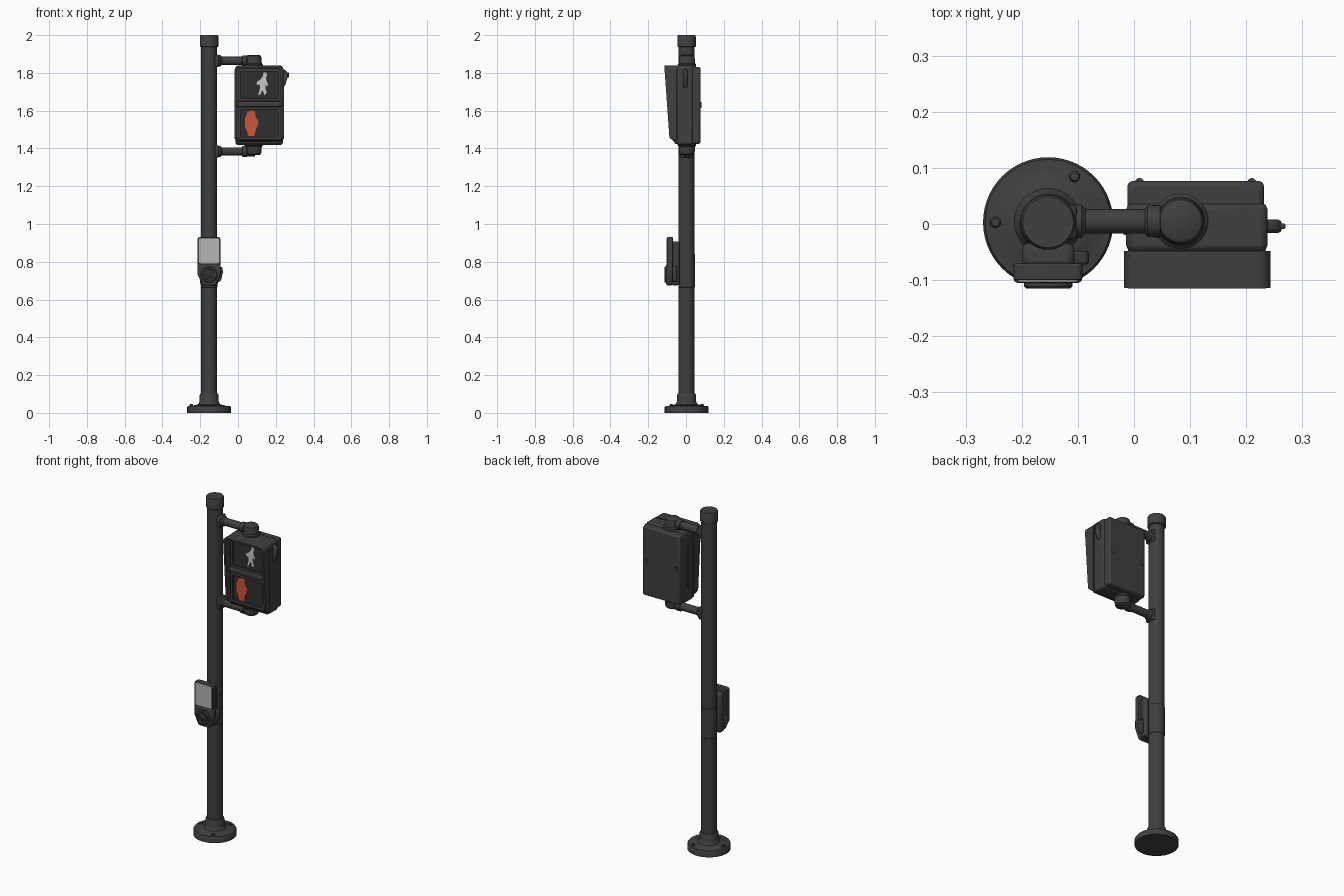
import bpy, bmesh, math
from mathutils import Vector, Matrix

if "Cube" in bpy.data.objects:
    bpy.data.objects.remove(bpy.data.objects["Cube"])


def mat(name, r, g, b):
    m = bpy.data.materials.new(name)
    m.diffuse_color = (r, g, b, 1)
    m.use_nodes = True
    m.node_tree.nodes["Principled BSDF"].inputs["Base Color"].default_value = m.diffuse_color
    return m


DARK = mat("dark_grey_metal", 0.05, 0.05, 0.05)
BLACK = mat("black_panel", 0.028, 0.028, 0.028)
SIGN = mat("pale_grey_sign", 0.46, 0.46, 0.46)
WHITE = mat("white_light", 0.58, 0.58, 0.58)
RED = mat("orange_red_light", 0.62, 0.09, 0.04)
PX, PY = -0.153, 0.003  # pole axis


def finish(name, bm, m, bevel=0, seg=2):
    bmesh.ops.recalc_face_normals(bm, faces=bm.faces[:])
    me = bpy.data.meshes.new(name)
    bm.to_mesh(me)
    bm.free()
    o = bpy.data.objects.new(name, me)
    bpy.context.collection.objects.link(o)
    me.materials.append(m)
    if bevel:
        b = o.modifiers.new("bevel", "BEVEL")
        b.width, b.segments, b.limit_method = bevel, seg, "ANGLE"
    bpy.ops.object.select_all(action="DESELECT")
    bpy.context.view_layer.objects.active = o
    o.select_set(True)
    bpy.ops.object.shade_smooth_by_angle(angle=math.radians(35))
    return o


def box(name, x0, x1, y0, y1, z0, z1, m=DARK, bevel=0.006):
    bm = bmesh.new()
    bmesh.ops.create_cube(bm, size=1)
    for v in bm.verts:
        v.co = Vector(((x0 + x1) / 2 + v.co.x * (x1 - x0), (y0 + y1) / 2 + v.co.y * (y1 - y0),
                       (z0 + z1) / 2 + v.co.z * (z1 - z0)))
    return finish(name, bm, m, bevel)


def lathe(name, profile, origin, axis="Z", m=DARK, n=40):
    """Closed turned shape: profile of (radius, distance along axis)."""
    bm = bmesh.new()
    rings = []
    for r, h in profile:
        rings.append([bm.verts.new((r * math.cos(i * math.tau / n), r * math.sin(i * math.tau / n), h))
                      for i in range(n)])
    for a, b in zip(rings, rings[1:]):
        for i in range(n):
            bm.faces.new((a[i], a[(i + 1) % n], b[(i + 1) % n], b[i]))
    bm.faces.new(rings[0])
    bm.faces.new(rings[-1])
    rot = {"Z": Matrix(), "X": Matrix.Rotation(math.pi / 2, 4, "Y"),
           "-Z": Matrix.Rotation(math.pi, 4, "X"), "-Y": Matrix.Rotation(math.pi / 2, 4, "X")}[axis]
    bm.transform(Matrix.Translation(origin) @ rot)
    return finish(name, bm, m)


def round_rect(x0, x1, z0, z1, r, k=5):
    pts = []
    for cx, cz, a0 in ((x1 - r, z1 - r, 0), (x0 + r, z1 - r, 90), (x0 + r, z0 + r, 180), (x1 - r, z0 + r, 270)):
        for i in range(k + 1):
            a = math.radians(a0 + 90 * i / k)
            pts.append((cx + r * math.cos(a), cz + r * math.sin(a)))
    return pts


def ring(name, x0, x1, z0, z1, r, t, back, front, m=DARK):
    """Hollow rounded frame, front depth given by a function of height."""
    outer = round_rect(x0, x1, z0, z1, r)
    inner = round_rect(x0 + t, x1 - t, z0 + t, z1 - t, max(r - t, 0.003))
    bm = bmesh.new()
    loops = [[bm.verts.new((x, f(z), z)) for x, z in pts] for pts, f in
             ((outer, lambda z: back), (outer, front), (inner, front), (inner, lambda z: back))]
    n = len(outer)
    for j in range(4):
        a, b = loops[j], loops[(j + 1) % 4]
        for i in range(n):
            bm.faces.new((a[i], a[(i + 1) % n], b[(i + 1) % n], b[i]))
    return finish(name, bm, m)


def plate(name, pts, y0, y1, m=DARK, bevel=0):
    """Flat outline in x, z pushed out between two depths."""
    bm = bmesh.new()
    f = bm.faces.new([bm.verts.new((x, y0, z)) for x, z in pts])
    g = bmesh.ops.extrude_face_region(bm, geom=[f])
    for v in g["geom"]:
        if isinstance(v, bmesh.types.BMVert):
            v.co.y = y1
    return finish(name, bm, m, bevel)


# Base flange, collar, pole and cap
lathe("base_flange", [(0.116, 0), (0.116, 0.03), (0.112, 0.036), (0.084, 0.038), (0.078, 0.042), (0.06, 0.044),
                      (0.053, 0.055), (0.05, 0.065), (0.05, 0.095), (0.046, 0.102), (0.042, 0.102)],
      (PX, PY, 0), n=56)
for i in range(3):
    a = math.radians(60 + 120 * i)
    lathe(f"base_bolt_{i}", [(0.01, 0), (0.01, 0.009), (0.007, 0.013)],
          (PX + 0.094 * math.cos(a), PY + 0.094 * math.sin(a), 0.033), n=12)
lathe("pole", [(0.042, 0.05), (0.042, 1.95)], (PX, PY, 0))
lathe("pole_cap", [(0.043, 1.936), (0.049, 1.94), (0.049, 1.993), (0.045, 2.0)], (PX, PY, 0))
lathe("button_sleeve", [(0.042, 0.665), (0.0435, 0.667), (0.0435, 0.84), (0.042, 0.842)], (PX, PY, 0))

# Mounting arms, upper and lower
for tag, z, ax, seat in (("upper", 1.864, "Z", 1.83), ("lower", 1.384, "-Z", 1.43)):
    box(f"{tag}_arm_saddle", -0.122, -0.102, -0.028, 0.034, z - 0.034, z + 0.034, bevel=0.008)
    lathe(f"{tag}_arm", [(0.03, -0.11), (0.03, -0.094), (0.022, -0.086), (0.022, 0.02), (0.028, 0.024),
                         (0.029, 0.046), (0.026, 0.05), (0.026, 0.09)], (0, 0.005, z), "X", n=28)
    lathe(f"{tag}_elbow", [(0.049, 0), (0.049, 0.014), (0.043, 0.02), (0.041, 0.05), (0.038, 0.06), (0.03, 0.065)],
          (0.083, 0.005, seat), ax)

# Signal housing
box("housing_back", -0.012, 0.232, 0.02, 0.077, 1.424, 1.832, bevel=0.01)
box("housing_middle", -0.014, 0.238, -0.05, 0.038, 1.419, 1.838, bevel=0.012)
box("housing_door", -0.012, 0.236, -0.06, -0.045, 1.423, 1.835, bevel=0.006)
for i, x in enumerate((0.01, 0.21)):
    for j, z in enumerate((1.5, 1.63, 1.76)):
        if j == 1:
            lathe(f"back_hinge_{i}", [(0.008, -0.015), (0.008, 0.015)], (x, 0.074, z), n=12)
box("hinge_strip", -0.019, -0.01, -0.02, 0.01, 1.5, 1.76, bevel=0.003)


def visor_front(z):
    if z < 1.458:
        return -0.062 - 0.026 * max(0, (z - 1.434) / 0.024)
    return -0.088 - 0.027 * (z - 1.458) / 0.38


ring("visor", -0.018, 0.243, 1.434, 1.838, 0.024, 0.011, -0.048, visor_front)

# Display windows with frames and divider
box("display_panel", 0.0, 0.225, -0.063, -0.055, 1.447, 1.826, BLACK, 0)
for tag, z0, z1 in (("top", 1.65, 1.822), ("bottom", 1.447, 1.62)):
    ring(f"{tag}_window_frame", 0.0, 0.225, z0, z1, 0.018, 0.014, -0.06, lambda z: -0.072)
box("window_divider", -0.006, 0.231, -0.078, -0.056, 1.622, 1.648, bevel=0.005)

# Walking figure and raised hand lights
plate("walking_figure", [(0.135, 1.802), (0.15, 1.802), (0.154, 1.785), (0.147, 1.775), (0.152, 1.755), (0.16, 1.735),
                         (0.152, 1.73), (0.144, 1.74), (0.146, 1.715), (0.152, 1.695), (0.14, 1.682), (0.13, 1.71),
                         (0.118, 1.685), (0.107, 1.682), (0.115, 1.712), (0.116, 1.735), (0.098, 1.74),
                         (0.1, 1.752), (0.118, 1.765), (0.132, 1.782)], -0.0625, -0.066, WHITE)
plate("raised_hand", [(0.05, 1.595), (0.072, 1.602), (0.09, 1.595), (0.094, 1.565), (0.108, 1.545), (0.106, 1.525),
                      (0.094, 1.5), (0.086, 1.465), (0.055, 1.465), (0.048, 1.49), (0.037, 1.515), (0.036, 1.56),
                      (0.044, 1.575)], -0.0625, -0.066, RED)

# Side latch
plate("side_latch", [(0.23, 1.822), (0.25, 1.815), (0.264, 1.8), (0.262, 1.775), (0.25, 1.735), (0.23, 1.712)],
      -0.016, 0.008, DARK, 0.007)
box("latch_tab", 0.255, 0.27, -0.009, 0.001, 1.775, 1.803, bevel=0.003)

# Push-button unit
box("button_mount", -0.2, -0.106, -0.078, -0.034, 0.675, 0.908, bevel=0.012)
plate("sign_backing", round_rect(-0.215, -0.092, 0.765, 0.93, 0.012), -0.07, -0.1, DARK, 0.003)
plate("sign_face", round_rect(-0.207, -0.1, 0.792, 0.924, 0.009), -0.098, -0.103, SIGN)
plate("button_housing", [(-0.215, 0.79), (-0.092, 0.79), (-0.092, 0.735), (-0.118, 0.675), (-0.188, 0.675),
                         (-0.215, 0.735)], -0.07, -0.105, DARK, 0.008)
lathe("button_ring", [(0.043, 0), (0.043, 0.009), (0.039, 0.013), (0.03, 0.013), (0.028, 0.006)],
      (PX, -0.102, 0.732), "-Y")
lathe("push_button", [(0.022, 0), (0.022, 0.008), (0.016, 0.0115)], (PX, -0.103, 0.732), "-Y", BLACK)
plate("side_lever", [(-0.11, 0.78), (-0.082, 0.77), (-0.08, 0.745), (-0.09, 0.7), (-0.11, 0.69)],
      -0.048, -0.072, DARK, 0.005)
